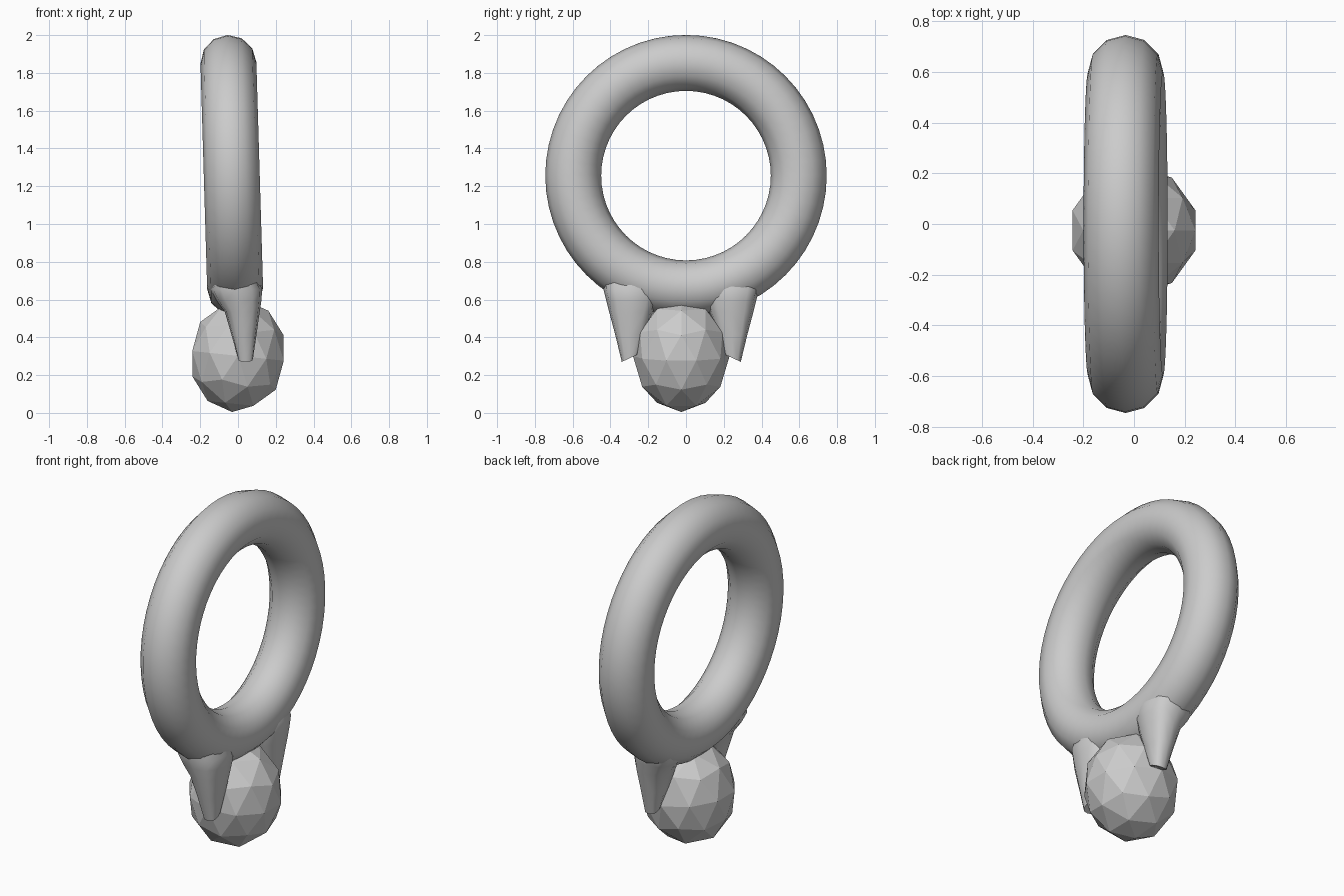
import bpy, bmesh
from math import cos, sin, pi, radians, copysign

if "Cube" in bpy.data.objects:
    bpy.data.objects.remove(bpy.data.objects["Cube"])

MID_Y = -0.025  # the setting sits slightly off the ring's centre

# ring: slightly leaning torus standing upright
bpy.ops.mesh.primitive_torus_add(
    major_radius=0.597, minor_radius=0.148, major_segments=56, minor_segments=12,
    location=(-0.033, 0, 1.256), rotation=(0, radians(88.3), 0))
ring = bpy.context.object
ring.name = "ring"
bpy.ops.object.shade_smooth()

# gem: flat faced, stretched icosphere with its top sunk in the ring
bpy.ops.mesh.primitive_ico_sphere_add(
    subdivisions=2, radius=1, location=(0, MID_Y, 0.302), rotation=(0, radians(6), 0))
gem = bpy.context.object
gem.name = "gem"
gem.scale = (0.256, 0.256, 0.299)

# prong sections: z, outer y, inner y, min x, max x
SECTIONS = [
    (0.76, 0.42, 0.10, -0.11, 0.08),
    (0.66, 0.412, 0.12, -0.145, 0.128),
    (0.60, 0.397, 0.13, -0.115, 0.124),
    (0.54, 0.382, 0.15, -0.07, 0.115),
    (0.42, 0.35, 0.19, -0.035, 0.098),
    (0.275, 0.315, 0.23, 0.0, 0.08),
]
SIDES = 12


def rounded(v):
    return copysign(abs(v) ** 0.75, v)


def add_prong(name, side):
    bm = bmesh.new()
    loops = []
    for i, (z, outer, inner, x0, x1) in enumerate(SECTIONS):
        loop = []
        for k in range(SIDES):
            a = 2 * pi * k / SIDES
            u, v = rounded(cos(a)), rounded(sin(a))
            # the tip is cut at a slant, higher toward the gem
            lift = 0.02 * (1 - v) if i == len(SECTIONS) - 1 else 0
            x = (x0 + x1) / 2 + u * (x1 - x0) / 2
            y = (outer + inner) / 2 + v * (outer - inner) / 2
            loop.append(bm.verts.new((x, MID_Y + side * y, z - 0.005 + lift)))
        loops.append(loop)
    for a, b in zip(loops, loops[1:]):
        for k in range(SIDES):
            n = (k + 1) % SIDES
            bm.faces.new((a[k], a[n], b[n], b[k]))
    bm.faces.new(loops[0])
    bm.faces.new(loops[-1])
    bmesh.ops.recalc_face_normals(bm, faces=bm.faces)
    mesh = bpy.data.meshes.new(name)
    bm.to_mesh(mesh)
    bm.free()
    obj = bpy.data.objects.new(name, mesh)
    bpy.context.collection.objects.link(obj)
    bpy.ops.object.select_all(action='DESELECT')
    obj.select_set(True)
    bpy.context.view_layer.objects.active = obj
    bpy.ops.object.shade_smooth_by_angle(angle=radians(45))


# pair of tapering prongs gripping the gem
add_prong("prong_left", -1)
add_prong("prong_right", 1)
